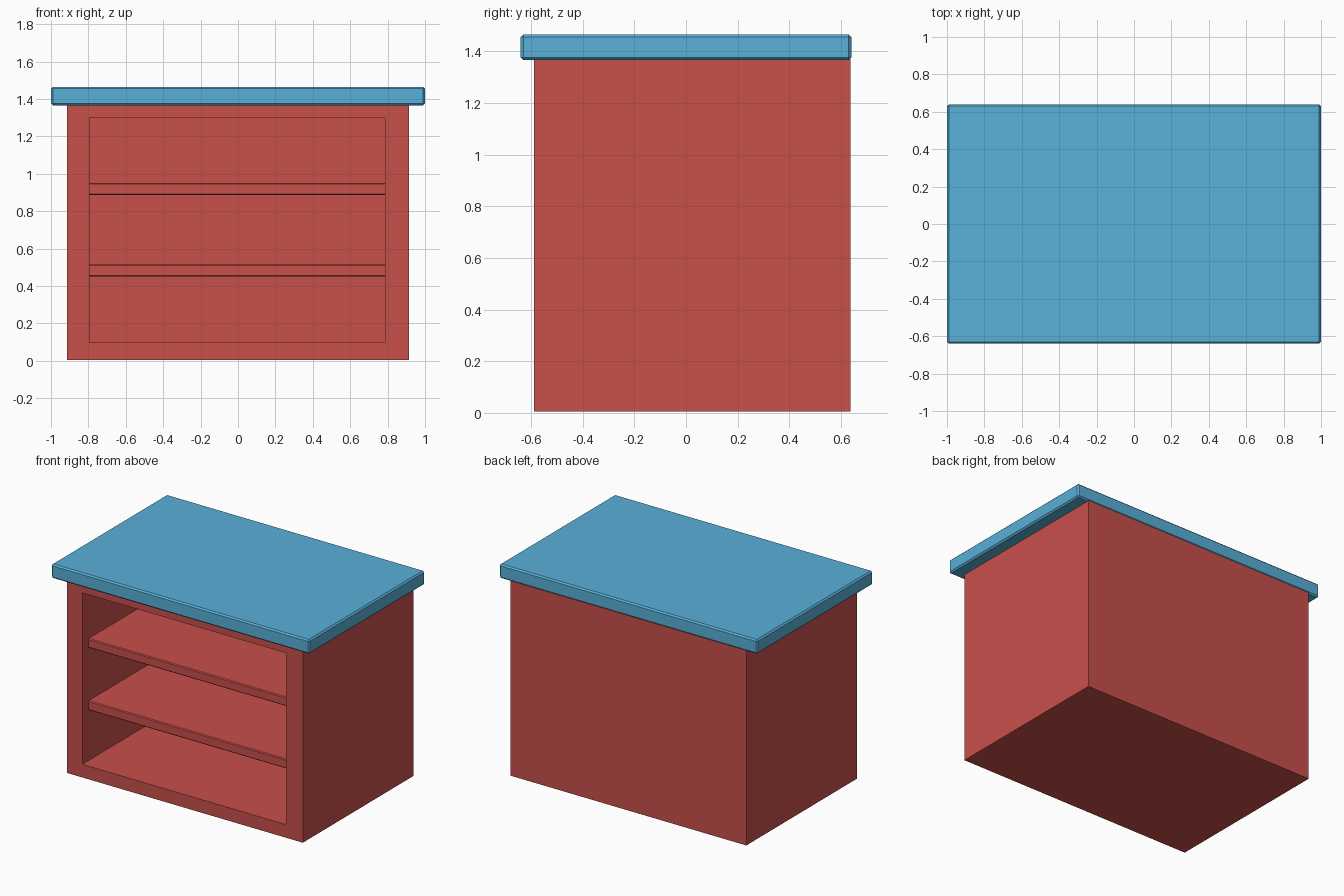
import bpy, bmesh

if "Cube" in bpy.data.objects:
    bpy.data.objects.remove(bpy.data.objects["Cube"])


def material(name, color):
    m = bpy.data.materials.new(name)
    m.diffuse_color = color
    m.use_nodes = True
    m.node_tree.nodes["Principled BSDF"].inputs["Base Color"].default_value = m.diffuse_color
    return m


RED = material("red_paint", (0.579, 0.080, 0.071, 1))
BLUE = material("blue_paint", (0.098, 0.431, 0.688, 1))


def finish(name, bm, mat, bevel=0):
    me = bpy.data.meshes.new(name)
    bmesh.ops.recalc_face_normals(bm, faces=bm.faces)
    bm.to_mesh(me)
    bm.free()
    ob = bpy.data.objects.new(name, me)
    bpy.context.collection.objects.link(ob)
    me.materials.append(mat)
    if bevel:
        mod = ob.modifiers.new("soft_edges", "BEVEL")
        mod.width = bevel
        mod.segments = 1
    return ob


def box(lo, hi):
    bm = bmesh.new()
    bmesh.ops.create_cube(bm, size=1)
    for v in bm.verts:
        for i in range(3):
            v.co[i] = hi[i] if v.co[i] > 0 else lo[i]
    return bm


# Cabinet body: box with the front face inset and pushed in
HALF_W, FRONT, BACK, HEIGHT = 0.914, -0.588, 0.638, 1.37
LEFT, RIGHT, OPEN_LOW, OPEN_HIGH, INNER_BACK = -0.795, 0.785, 0.097, 1.298, 0.54

bm = box((-HALF_W, FRONT, 0.005), (HALF_W, BACK, HEIGHT))
bm.normal_update()
front = min(bm.faces, key=lambda f: f.calc_center_median().y)
bmesh.ops.inset_region(bm, faces=[front], thickness=0.1)
mid = HEIGHT / 2
for v in front.verts:
    v.co.x = RIGHT if v.co.x > 0 else LEFT
    v.co.z = OPEN_HIGH if v.co.z > mid else OPEN_LOW
inner = bmesh.ops.extrude_discrete_faces(bm, faces=[front])["faces"][0]
for v in inner.verts:
    v.co.y = INNER_BACK
finish("cabinet_body", bm, RED)

# Two shelves, set slightly behind the front frame
for name, low, high in (("lower_shelf", 0.45, 0.516), ("upper_shelf", 0.887, 0.951)):
    bm = box((LEFT - 0.02, FRONT + 0.067, low), (RIGHT + 0.02, INNER_BACK + 0.02, high))
    finish(name, bm, RED, 0.006)

# Overhanging countertop
finish("countertop", box((-1, -0.64, 1.366), (1, 0.64, 1.465)), BLUE, 0.01)
